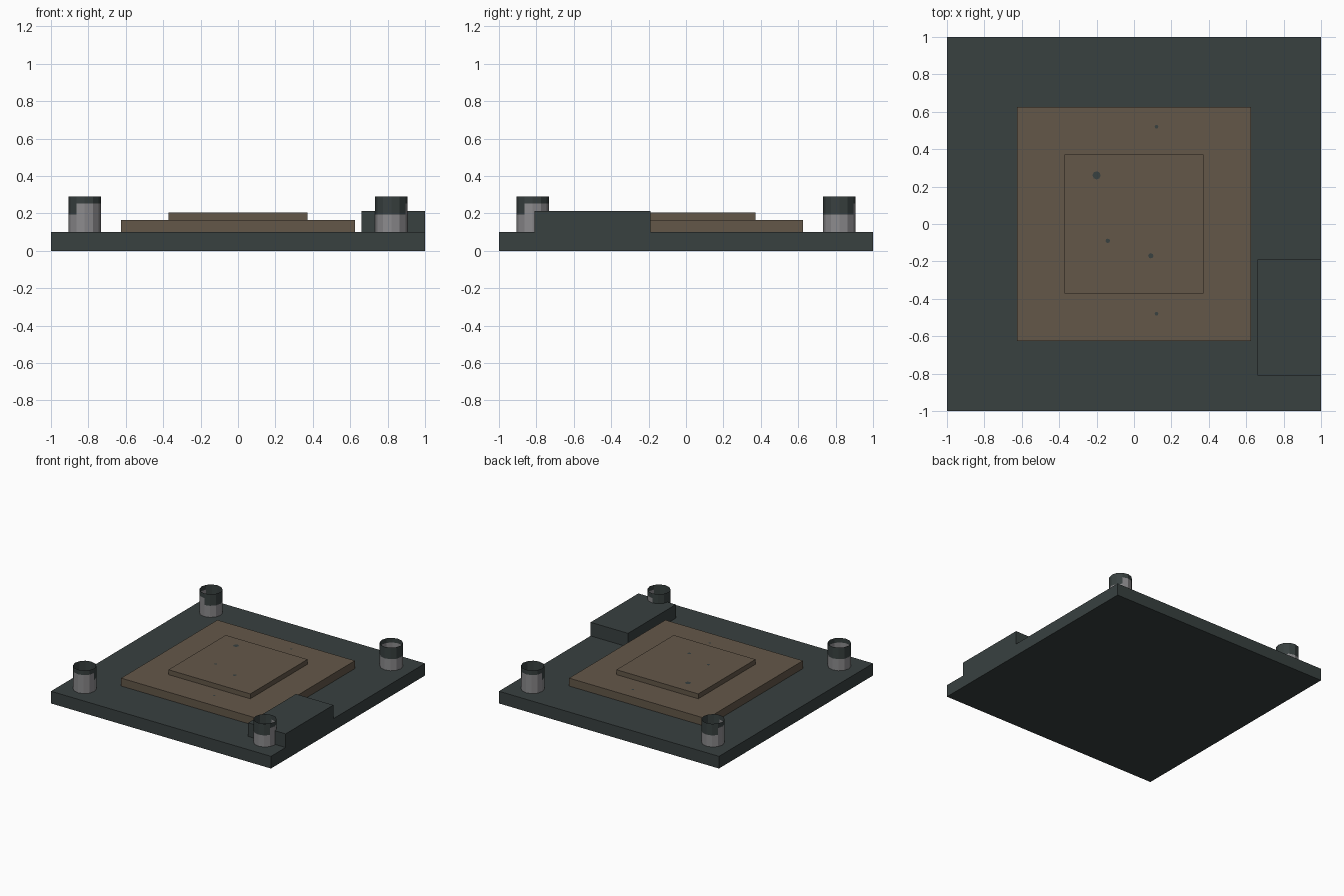
import bpy, bmesh, math
from mathutils import Matrix

cube = bpy.data.objects.get("Cube")
if cube:
    bpy.data.objects.remove(cube, do_unlink=True)


def material(name, r, g, b):
    m = bpy.data.materials.new(name)
    m.use_nodes = True
    m.diffuse_color = (r, g, b, 1)
    m.node_tree.nodes["Principled BSDF"].inputs["Base Color"].default_value = (r, g, b, 1)
    return m


slate = material("dark slate", 0.040, 0.052, 0.051)
bronze = material("dull bronze", 0.127, 0.096, 0.066)
steel = material("grey steel", 0.26, 0.255, 0.265)


def make_object(name, bm, *mats):
    mesh = bpy.data.meshes.new(name)
    bm.to_mesh(mesh)
    bm.free()
    for m in mats:
        mesh.materials.append(m)
    obj = bpy.data.objects.new(name, mesh)
    bpy.context.collection.objects.link(obj)
    return obj


def box(name, x0, x1, y0, y1, z0, z1, mat):
    bm = bmesh.new()
    bmesh.ops.create_cube(bm, size=1)
    bmesh.ops.scale(bm, vec=(x1 - x0, y1 - y0, z1 - z0), verts=bm.verts)
    bmesh.ops.translate(bm, vec=((x0 + x1) / 2, (y0 + y1) / 2, (z0 + z1) / 2), verts=bm.verts)
    return make_object(name, bm, mat)


# Base slab, stepped centre and side block
box("base_slab", -1, 1, -1, 1, 0, 0.1, slate)
box("lower_step", -0.625, 0.625, -0.625, 0.625, 0.1, 0.165, bronze)
box("upper_step", -0.372, 0.372, -0.372, 0.372, 0.165, 0.205, bronze)
box("side_block", 0.66, 1, -0.81, -0.19, 0.1, 0.212, slate)


# Open tubes in the corners, each a quarter turn from the last
def corner_tube(name, turn):
    sides, radius = 12, 0.087
    bm = bmesh.new()
    rings = []
    for z in (0.1, 0.195, 0.252, 0.29):
        rings.append([bm.verts.new((0.82 + radius * math.cos(math.tau * i / sides),
                                    0.82 + radius * math.sin(math.tau * i / sides), z))
                      for i in range(sides)])
    for band, (low, high) in enumerate(zip(rings, rings[1:])):
        for i in range(sides):
            j = (i + 1) % sides
            face = bm.faces.new((low[i], low[j], high[j], high[i]))
            # dark rim, reaching further down except on one side
            worn_side = 2 <= i <= 5
            face.material_index = int(band == 2 or (band == 1 and not worn_side))
    bm.transform(Matrix.Rotation(turn, 4, "Z"))
    return make_object(name, bm, steel, slate)


for k, place in enumerate(("back_left", "back_right", "front_right", "front_left")):
    corner_tube("tube_" + place, k * math.pi / 2)

# Small dark chips on the steps
chips = [(-0.2, 0.26, 0.205, 0.022), (-0.14, -0.09, 0.205, 0.012), (0.09, -0.17, 0.205, 0.014),
         (0.12, 0.52, 0.165, 0.01), (0.12, -0.48, 0.165, 0.01)]
for n, (x, y, z, r) in enumerate(chips):
    bm = bmesh.new()
    bmesh.ops.create_circle(bm, cap_ends=True, segments=8, radius=r,
                            matrix=Matrix.Translation((x, y, z + 0.002)))
    make_object(f"chip_{n + 1}", bm, slate)
